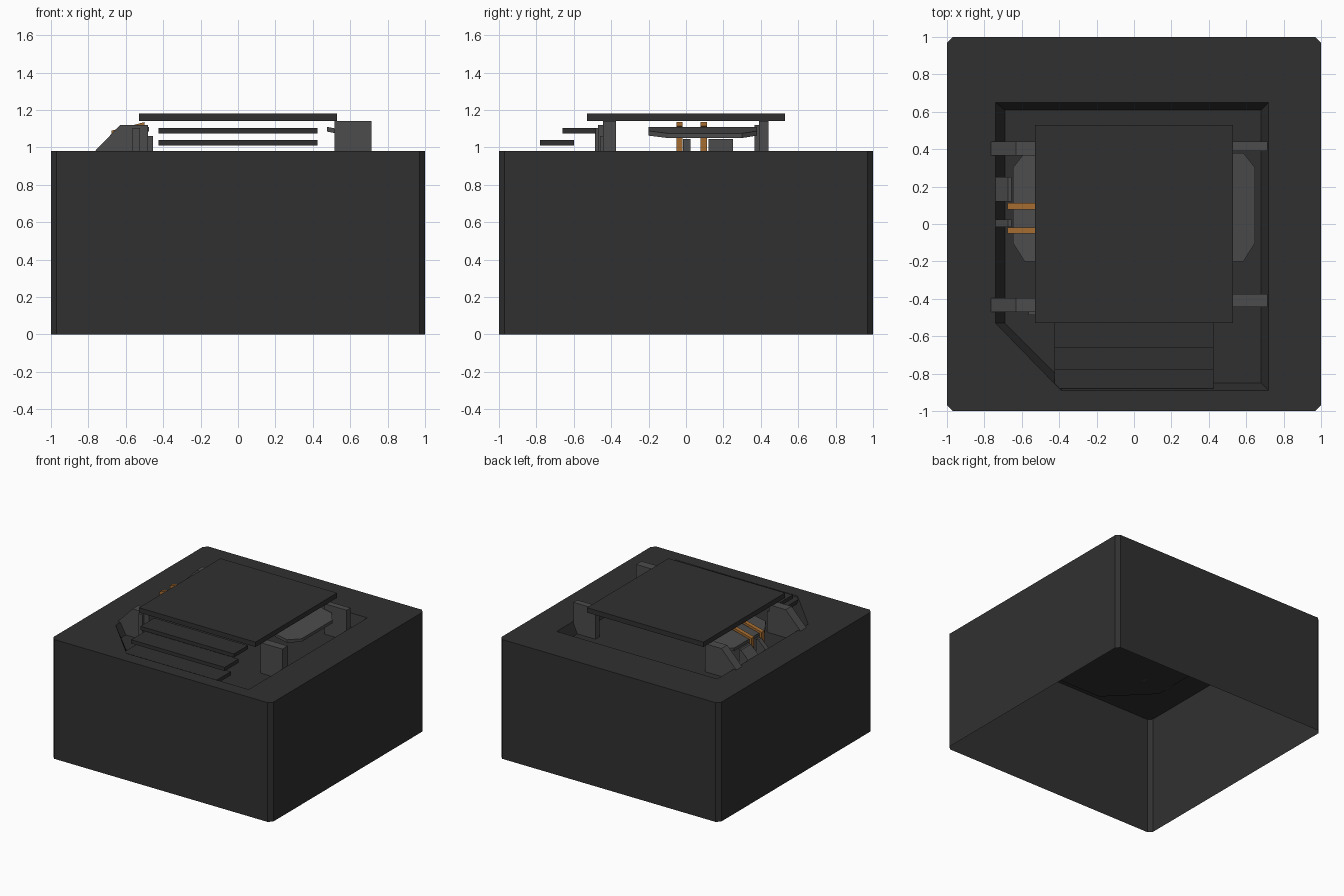
import bpy, bmesh

if "Cube" in bpy.data.objects:
    bpy.data.objects.remove(bpy.data.objects["Cube"])


def material(name, rgb):
    m = bpy.data.materials.new(name)
    m.diffuse_color = (*rgb, 1)
    m.use_nodes = True
    m.node_tree.nodes["Principled BSDF"].inputs["Base Color"].default_value = m.diffuse_color
    return m


BLACK = material("black_plastic", (0.030, 0.030, 0.030))
GREY = material("dark_grey", (0.072, 0.072, 0.072))
COPPER = material("copper", (0.38, 0.15, 0.03))


def finish(bm, name, mat):
    bmesh.ops.recalc_face_normals(bm, faces=bm.faces)
    me = bpy.data.meshes.new(name)
    bm.to_mesh(me)
    bm.free()
    me.materials.append(mat)
    ob = bpy.data.objects.new(name, me)
    bpy.context.collection.objects.link(ob)
    return ob


def prism(name, xz, y0, y1, mat):
    """Extrude an x/z profile along y."""
    bm = bmesh.new()
    face = bm.faces.new([bm.verts.new((x, y0, z)) for x, z in xz])
    geo = bmesh.ops.extrude_face_region(bm, geom=[face])["geom"]
    bmesh.ops.translate(bm, vec=(0, y1 - y0, 0),
                        verts=[v for v in geo if isinstance(v, bmesh.types.BMVert)])
    # extrusion keeps the first cap only if it is rebuilt
    if not face.is_valid or len(bm.faces) < len(xz) + 2:
        bmesh.ops.holes_fill(bm, edges=bm.edges)
    return finish(bm, name, mat)


def box(name, x0, x1, y0, y1, z0, z1, mat):
    return prism(name, [(x0, z0), (x1, z0), (x1, z1), (x0, z1)], y0, y1, mat)


TOP, FLOOR = 0.98, 0.89

# Housing: open-bottomed shell with chamfered corners and a sunken tray
c = 0.97
outer = [(-c, -1), (c, -1), (1, -c), (1, c), (c, 1), (-c, 1), (-1, c), (-1, -c)]
rim = [(-0.74, -0.53), (-0.39, -0.89), (0.72, -0.89), (0.72, 0.65), (-0.74, 0.65)]
tray = [(-0.69, -0.53), (-0.37, -0.85), (0.68, -0.85), (0.68, 0.61), (-0.69, 0.61)]
bm = bmesh.new()


def ring(pts, z):
    return [bm.verts.new((x, y, z)) for x, y in pts]


def bridge(a, b):
    for i in range(len(a)):
        j = (i + 1) % len(a)
        bm.faces.new((a[i], a[j], b[j], b[i]))


base, top_edge = ring(outer, 0), ring(outer, TOP)
rim_edge, tray_edge = ring(rim, TOP), ring(tray, FLOOR)
bridge(base, top_edge)
bridge(rim_edge, tray_edge)
bm.faces.new(tray_edge)
loops = [bm.edges.get((r[i], r[(i + 1) % len(r)]))
         for r in (top_edge, rim_edge) for i in range(len(r))]
bmesh.ops.triangle_fill(bm, edges=loops, use_beauty=True, normal=(0, 0, 1))
finish(bm, "housing", BLACK)

# Upper plate and the three steps in front of it
box("upper_plate", -0.53, 0.53, -0.53, 0.53, 1.14, 1.18, BLACK)
for i, (y, z) in enumerate([(-0.66, 1.075), (-0.78, 1.01), (-0.88, 0.945)]):
    box(f"step_plate_{i + 1}", -0.425, 0.425, y, y + 0.18, z, z + 0.03, BLACK)

# Right-hand posts
for name, y0, y1 in [("back", 0.39, 0.44), ("front", -0.445, -0.375)]:
    box(f"{name}_right_post", 0.515, 0.715, y0, y1, FLOOR, 1.14, GREY)

# Left-hand brackets with a sloped outer edge
bracket = [(-0.77, 0.975), (-0.63, 1.12), (-0.48, 1.12), (-0.48, FLOOR), (-0.70, FLOOR)]
for name, y0, y1 in [("back", 0.365, 0.44), ("front", -0.47, -0.395)]:
    prism(f"{name}_left_bracket", bracket, y0, y1, GREY)
box("bracket_tab", -0.565, -0.525, -0.487, -0.47, FLOOR, 1.105, GREY)
box("bracket_foot", -0.48, -0.455, -0.46, -0.40, FLOOR, 1.06, GREY)

# Sloped side wings with clipped outer corners, one on each side
wing = [(0.475, -0.2), (0.585, -0.2), (0.648, -0.10), (0.648, 0.30),
        (0.585, 0.38), (0.475, 0.38)]
for side, name in [(1, "right_wing"), (-1, "left_wing")]:
    bm = bmesh.new()
    hi = [bm.verts.new((side * x, y, 1.11 - 0.2 * (x - 0.475))) for x, y in wing]
    lo = [bm.verts.new((v.co.x, v.co.y, v.co.z - 0.025)) for v in hi]
    bm.faces.new(hi)
    bm.faces.new(lo)
    bridge(hi, lo)
    finish(bm, name, GREY)

# Sloped stops at the left rim
stop = [(-0.745, 0.975), (-0.675, 1.045), (-0.655, 1.045), (-0.655, FLOOR), (-0.70, FLOOR)]
for i, (y0, y1) in enumerate([(0.12, 0.25), (-0.015, 0.025)]):
    prism(f"rim_stop_{i + 1}", stop, y0, y1, GREY)

# Copper straps running over the left wing and down to the tray
strap = [(-0.675, FLOOR), (-0.675, 1.09), (-0.50, 1.135), (-0.50, 1.115),
         (-0.655, 1.077), (-0.655, FLOOR)]
for i, y in enumerate([-0.035, 0.095]):
    prism(f"copper_strap_{i + 1}", strap, y - 0.017, y + 0.017, COPPER)
